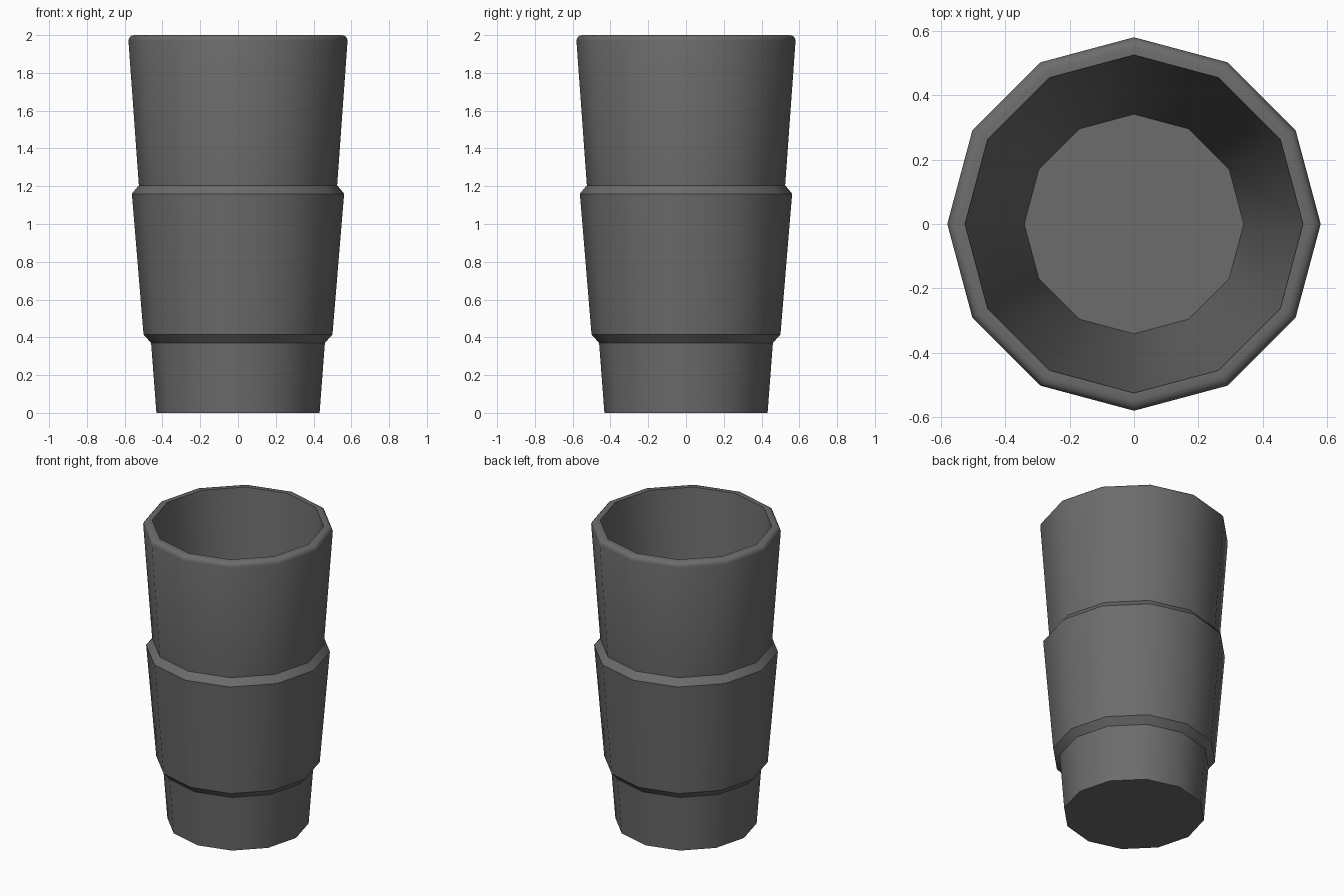
import bpy
import bmesh
import math

SIDES = 12

cube = bpy.data.objects.get("Cube")
if cube:
    bpy.data.objects.remove(cube, do_unlink=True)

# Material
grey = bpy.data.materials.new("dark_grey")
grey.use_nodes = True
colour = (0.15, 0.15, 0.15, 1)
grey.diffuse_color = colour
grey.node_tree.nodes["Principled BSDF"].inputs["Base Color"].default_value = colour


def lathe(name, profile, material):
    """Turn a (radius, height) profile around z and cap both ends."""
    bm = bmesh.new()
    rings = []
    for radius, height in profile:
        ring = []
        for i in range(SIDES):
            a = math.tau * i / SIDES
            ring.append(bm.verts.new((radius * math.cos(a), radius * math.sin(a), height)))
        rings.append(ring)
    for low, high in zip(rings, rings[1:]):
        for i in range(SIDES):
            j = (i + 1) % SIDES
            bm.faces.new((low[i], low[j], high[j], high[i]))
    bm.faces.new(rings[0][::-1])
    bm.faces.new(rings[-1])
    bmesh.ops.recalc_face_normals(bm, faces=bm.faces)
    mesh = bpy.data.meshes.new(name)
    bm.to_mesh(mesh)
    bm.free()
    mesh.materials.append(material)
    obj = bpy.data.objects.new(name, mesh)
    bpy.context.collection.objects.link(obj)
    bpy.ops.object.select_all(action="DESELECT")
    obj.select_set(True)
    bpy.context.view_layer.objects.active = obj
    bpy.ops.object.shade_smooth_by_angle(angle=math.radians(35))
    return obj


# Base, raised grip band, upper wall, rounded rim, then the inside down to its floor
base = [(0.432, 0), (0.46, 0.37)]
grip_band = [(0.50, 0.415), (0.562, 1.16), (0.525, 1.205)]
rim = [(0.58, 1.97), (0.576, 1.985), (0.566, 1.996), (0.55, 2), (0.525, 2)]
inside = [(0.341, 0.08)]
lathe("cup", base + grip_band + rim + inside, grey)
